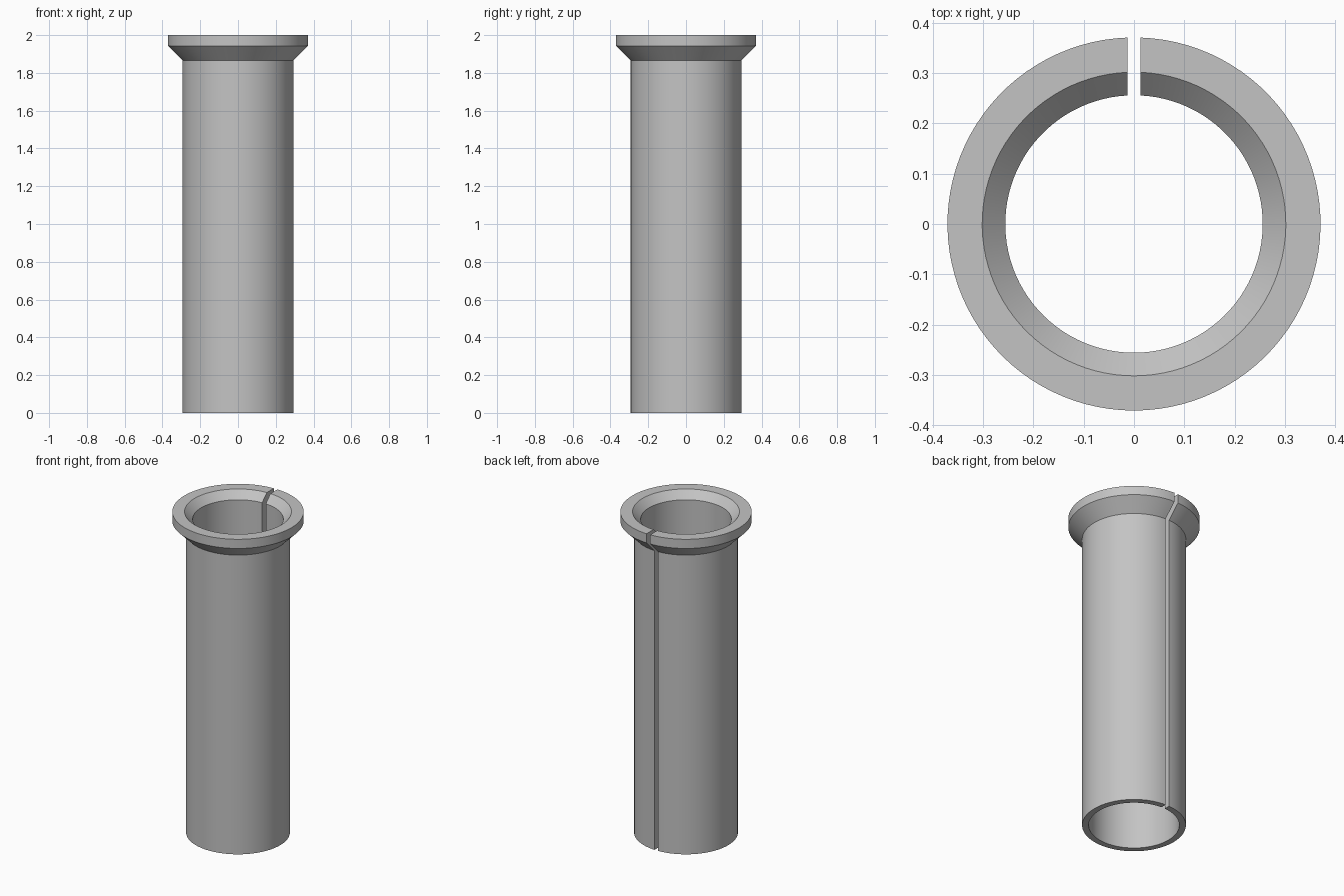
import bpy, bmesh
from math import asin, sin, cos, pi

cube = bpy.data.objects.get("Cube")
if cube:
    bpy.data.objects.remove(cube, do_unlink=True)

SEGMENTS = 96
HALF_SLOT = 0.0125

# Closed wall section (radius, height): tube with a flared, countersunk collar
SECTION = [(0.256, 0), (0.293, 0), (0.293, 1.865), (0.371, 1.943),
           (0.371, 2), (0.302, 2), (0.256, 1.954)]

grey = bpy.data.materials.new("light grey")
grey.use_nodes = True
colour = (0.55, 0.55, 0.55, 1)
grey.diffuse_color = colour
grey.node_tree.nodes["Principled BSDF"].inputs["Base Color"].default_value = colour

# Sweep the section around z, leaving a parallel-sided slot at the back
bm = bmesh.new()
rings = []
for i in range(SEGMENTS + 1):
    ring = []
    for r, z in SECTION:
        gap = asin(HALF_SLOT / r)
        a = pi / 2 + gap + (2 * pi - 2 * gap) * i / SEGMENTS
        ring.append(bm.verts.new((r * cos(a), r * sin(a), z)))
    rings.append(ring)

n = len(SECTION)
for a, b in zip(rings, rings[1:]):
    for j in range(n):
        k = (j + 1) % n
        bm.faces.new((a[j], b[j], b[k], a[k]))

# Flat walls of the slot
bm.faces.new(rings[0])
bm.faces.new(rings[-1][::-1])
bmesh.ops.recalc_face_normals(bm, faces=bm.faces)

mesh = bpy.data.meshes.new("split_sleeve")
bm.to_mesh(mesh)
bm.free()
mesh.materials.append(grey)
sleeve = bpy.data.objects.new("split_sleeve", mesh)
bpy.context.collection.objects.link(sleeve)

# Smooth round walls, crisp rims
bpy.context.view_layer.objects.active = sleeve
sleeve.select_set(True)
bpy.ops.object.shade_smooth_by_angle(angle=pi / 6)
